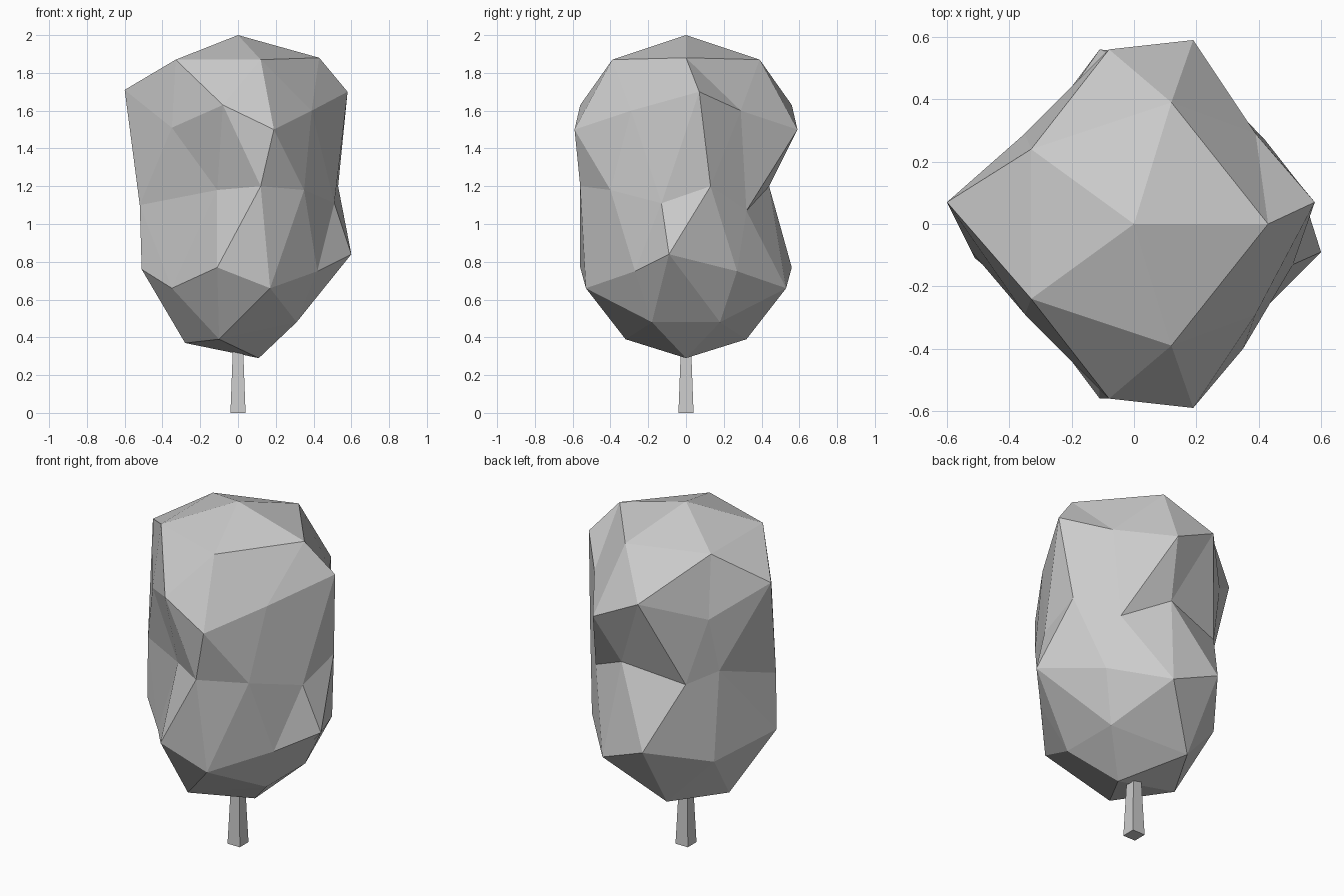
import bpy
import bmesh
import math

# Remove the default cube only
default_cube = bpy.data.objects.get("Cube")
if default_cube:
    bpy.data.objects.remove(default_cube, do_unlink=True)


def make_material(name, colour):
    material = bpy.data.materials.new(name)
    material.use_nodes = True
    material.diffuse_color = colour
    shader = material.node_tree.nodes["Principled BSDF"]
    shader.inputs["Base Color"].default_value = colour
    return material


def make_object(name, mesh_builder, material):
    """Turn a finished bmesh into a flat shaded object."""
    bmesh.ops.recalc_face_normals(mesh_builder, faces=mesh_builder.faces)
    mesh = bpy.data.meshes.new(name)
    mesh_builder.to_mesh(mesh)
    mesh_builder.free()
    mesh.materials.append(material)
    part = bpy.data.objects.new(name, mesh)
    bpy.context.collection.objects.link(part)
    return part


def mirrored(points):
    """Reflect a half ring across the middle plane, in reverse order."""
    return [(x, -y, z) for x, y, z in reversed(points)]


def ring_from_point(tip, half):
    """Ring whose first point lies towards the left side."""
    return [tip] + half + mirrored(half)


def ring_to_point(half, tip):
    """Ring whose lone middle point lies towards the right side."""
    return half + [tip] + mirrored(half)


def ring_order(vert):
    """Sort sphere points from top to bottom, then around the trunk."""
    x, y, z = vert.co
    angle = round(math.degrees(math.atan2(y, x))) % 360
    if math.hypot(x, y) < .01:
        angle = 0
    return (round(-z, 2), angle)


grey = make_material("plain grey", (.6, .6, .6, 1))

# Crown rings, from the crest down to the underside
crown_top = [(0, 0, 2)]
crest = ring_from_point((.43, 0, 1.88), [(.12, .39, 1.87), (-.33, .24, 1.87)])
shoulder = ring_to_point([(.39, .29, 1.6), (-.08, .56, 1.63)], (-.6, .07, 1.71))
upper_bulge = ring_from_point((.58, .07, 1.7), [(.19, .59, 1.5), (-.35, .29, 1.51)])
waist = [
    (.53, .13, 1.2), (.36, .32, 1.07), (.11, .44, 1.2),
    (-.25, .36, 1.13), (-.37, .22, 1.19), (-.52, -.09, 1.1),
    (-.11, -.4, 1.18), (.12, -.56, 1.2), (.35, -.4, 1.18),
    (.51, -.13, 1.11),
]
lower_bulge = ring_to_point([(.42, .27, .75), (-.11, .56, .77)], (-.51, -.11, .76))
hip = ring_from_point((.6, -.09, .84), [(.17, .53, .66), (-.35, .24, .66)])
underside = ring_to_point([(.31, .18, .48), (-.1, .32, .39)], (-.28, 0, .37))
crown_bottom = [(.11, 0, .29)]

# Faceted crown: an icosphere reshaped ring by ring
crown = bmesh.new()
bmesh.ops.create_icosphere(crown, subdivisions=2, radius=1)
targets = (crown_top + crest + shoulder + upper_bulge + waist
           + lower_bulge + hip + underside + crown_bottom)
for vert, target in zip(sorted(crown.verts, key=ring_order), targets):
    vert.co = target
make_object("tree_crown", crown, grey)

# Square trunk tapering up into the crown
trunk = bmesh.new()
bmesh.ops.create_cube(trunk, size=1)
for vert in trunk.verts:
    top = vert.co.z > 0
    width = .05 if top else .08
    vert.co = (vert.co.x * width, vert.co.y * width, .4 if top else 0)
make_object("tree_trunk", trunk, grey)
